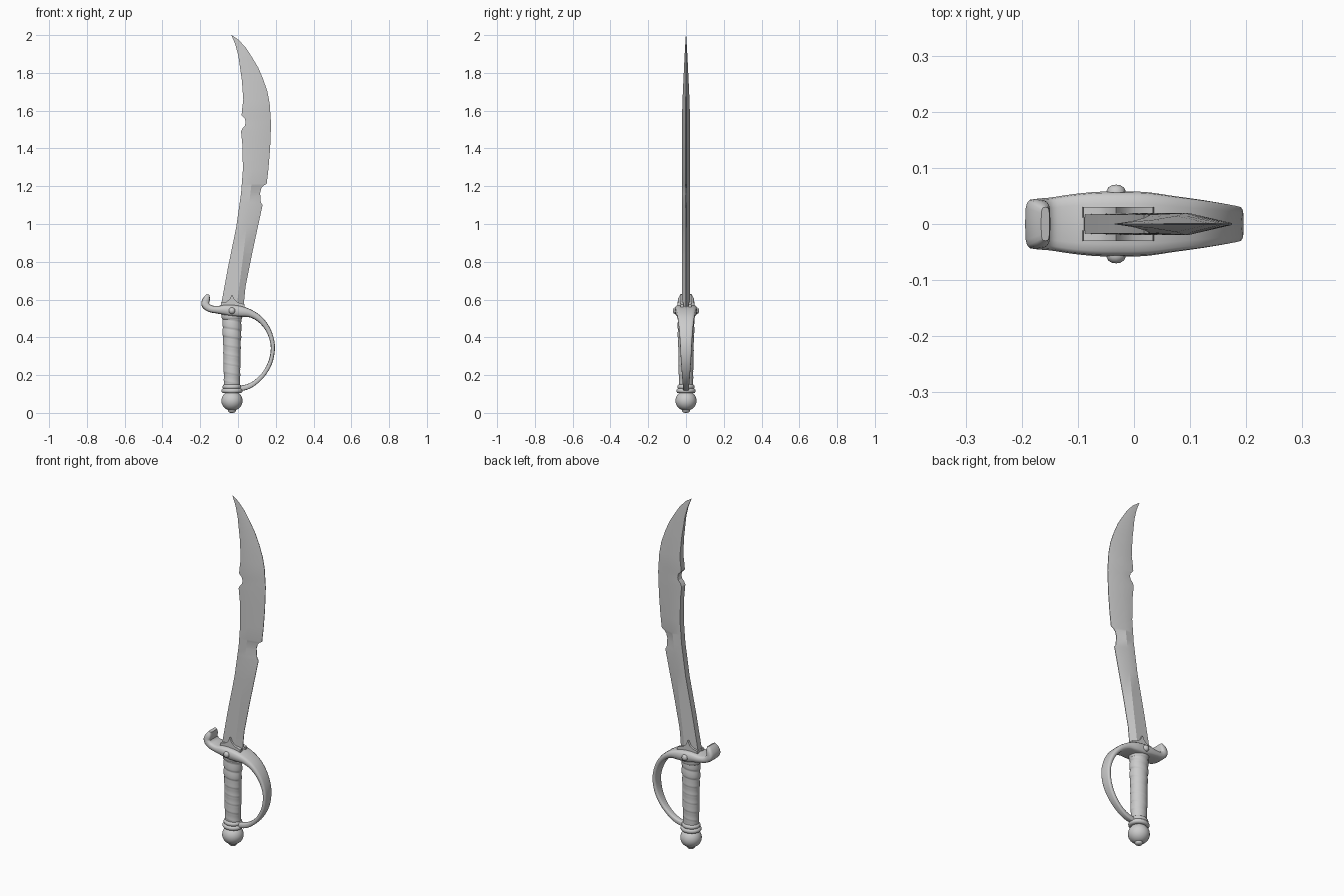
import bpy, bmesh, math, random
from mathutils import Vector

if "Cube" in bpy.data.objects:
    bpy.data.objects.remove(bpy.data.objects["Cube"])

random.seed(4)
steel = bpy.data.materials.new("grey_steel")
steel.diffuse_color = (0.6, 0.6, 0.6, 1)
steel.use_nodes = True
steel.node_tree.nodes["Principled BSDF"].inputs["Base Color"].default_value = steel.diffuse_color
AXIS = -0.032  # x of the grip's centre line


def finish(name, bm, angle=35):
    bmesh.ops.remove_doubles(bm, verts=bm.verts, dist=1e-5)
    bmesh.ops.recalc_face_normals(bm, faces=bm.faces)
    mesh = bpy.data.meshes.new(name)
    bm.to_mesh(mesh)
    bm.free()
    mesh.materials.append(steel)
    ob = bpy.data.objects.new(name, mesh)
    bpy.context.collection.objects.link(ob)
    bpy.ops.object.select_all(action='DESELECT')
    ob.select_set(True)
    bpy.context.view_layer.objects.active = ob
    bpy.ops.object.shade_smooth_by_angle(angle=math.radians(angle))
    return ob


def loft(name, rings, angle=35):
    """Skin a list of closed rings and cap both ends."""
    bm = bmesh.new()
    rows = [[bm.verts.new(p) for p in ring] for ring in rings]
    n = len(rows[0])
    for a, b in zip(rows, rows[1:]):
        for i in range(n):
            j = (i + 1) % n
            bm.faces.new((a[i], a[j], b[j], b[i]))
    bm.faces.new(rows[0])
    bm.faces.new(rows[-1])
    return finish(name, bm, angle)


def lerp_at(points, z):
    for (x0, z0), (x1, z1) in zip(points, points[1:]):
        if z <= z1:
            return x0 + (x1 - x0) * (z - z0) / (z1 - z0)
    return points[-1][0]


def catmull(pts, steps):
    """Smooth list of tuples through the control points."""
    out = []
    for i in range(len(pts) - 1):
        p = [Vector(pts[max(0, min(len(pts) - 1, i + k))]) for k in (-1, 0, 1, 2)]
        for s in range(steps):
            t = s / steps
            out.append(0.5 * (2 * p[1] + (p[2] - p[0]) * t
                              + (2 * p[0] - 5 * p[1] + 4 * p[2] - p[3]) * t * t
                              + (3 * p[1] - p[0] - 3 * p[2] + p[3]) * t ** 3))
    out.append(Vector(pts[-1]))
    return out


def lathe(name, profile, seg=28, squash=1.0):
    rings = [[(AXIS + r * math.cos(2 * math.pi * i / seg),
               squash * r * math.sin(2 * math.pi * i / seg), z) for i in range(seg)]
             for r, z in profile]
    return loft(name, rings, 50)


# Blade: chipped spine on the left, chipped cutting edge on the right
spine = [(-.092, .54), (-.088, .58), (-.053, .77), (-.01, .98), (.016, 1.16), (.026, 1.29),
         (.023, 1.42), (.016, 1.49), (.024, 1.507), (.036, 1.52), (.041, 1.537), (.036, 1.557),
         (.019, 1.575), (.021, 1.6), (.028, 1.66), (.02, 1.765), (.002, 1.89), (-.014, 1.95), (-.035, 2)]
edge = [(.03, .54), (.033, .6), (.04, .67), (.074, .84), (.13, 1.1), (.121, 1.113), (.117, 1.165),
        (.124, 1.19), (.135, 1.203), (.152, 1.213), (.161, 1.29), (.17, 1.4), (.175, 1.53), (.168, 1.635),
        (.156, 1.7), (.134, 1.765), (.107, 1.828), (.073, 1.885), (.04, 1.935), (.003, 1.975), (-.033, 2)]
ridge = [(-.01, .54), (.03, .85), (.07, 1.2), (.095, 1.45), (.096, 1.6), (.075, 1.75),
         (.035, 1.89), (-.034, 2)]
rings = []
for z in sorted({p[1] for p in spine + edge + ridge}):
    a, b, m = lerp_at(spine, z), lerp_at(edge, z), lerp_at(ridge, z)
    k = min(1, max(0.02, (2.0 - z) / 0.38)) ** 0.8
    rings.append([(a, -.017 * k, z), (m, -.02 * k, z), (b, -.0015 * k, z),
                  (b, .0015 * k, z), (m, .02 * k, z), (a, .017 * k, z)])
loft("blade", rings, 20)

# Guard and knuckle bow: one swept strap (x, z, half thickness, half width)
strap = catmull([(-.158, .627, .008, .03), (-.166, .605, .018, .041), (-.173, .575, .021, .045),
                 (-.15, .553, .019, .047), (-.11, .546, .02, .053), (-.07, .545, .027, .057),
                 (-.03, .541, .031, .058), (.02, .536, .028, .057), (.07, .524, .02, .05),
                 (.12, .492, .016, .043), (.162, .435, .013, .036), (.184, .36, .011, .031),
                 (.175, .28, .011, .027), (.14, .21, .011, .022), (.09, .16, .012, .018),
                 (.04, .135, .014, .016), (-.02, .128, .014, .015)], 4)
rings = []
for i, p in enumerate(strap):
    q = strap[min(i + 1, len(strap) - 1)] - strap[max(i - 1, 0)]
    d = Vector((q[0], 0, q[1])).normalized()
    nrm = Vector((-d.z, 0, d.x))
    ring = []
    for s in range(16):
        c, w = math.cos(s * math.pi / 8), math.sin(s * math.pi / 8)
        u = math.copysign(abs(c) ** .5, c) * p[2]
        v = math.copysign(abs(w) ** .5, w) * p[3]
        ring.append(Vector((p[0], 0, p[1])) + nrm * u + Vector((0, v, 0)))
    rings.append(ring)
loft("guard", rings, 50)

# Pointed langets clasping the blade, and domed rivets on the guard
for side, label in ((-1, "front"), (1, "back")):
    outline = [(-.094, .55), (-.09, .583), (-.062, .588), (-.044, .602), (-.032, .627),
               (-.02, .602), (0, .585), (.034, .575), (.036, .55)]
    loft(label + "_langet", [[(x, side * y, z) for x, z in outline] for y in (.012, .03)])
    rings = []
    for r, y in ((.017, .045), (.017, .059), (.014, .065), (.008, .069), (.001, .07)):
        rings.append([(AXIS + r * math.cos(t * math.pi / 8), side * y,
                       .541 + r * math.sin(t * math.pi / 8)) for t in range(16)])
    loft(label + "_rivet", rings, 50)

# Grip: leather wound in a rising spiral with slightly uneven turns
rings = []
turns, rows, seg = 8, 96, 28
wobble = [random.uniform(-.0025, .0025) for _ in range(turns + 3)]
for r in range(rows + 1):
    t = r / rows
    ring = []
    for i in range(seg):
        a = 2 * math.pi * i / seg
        phase = t * turns + i / seg
        f = phase % 1
        base = .041 + .007 * t ** 3 + .003 * math.sin(math.pi * t)
        rad = base + .004 * min(1, f * 5) * (1 - .7 * f) + wobble[int(phase)] * math.sin(math.pi * f)
        ring.append((AXIS + rad * math.cos(a), .88 * rad * math.sin(a), .14 + .385 * t))
    rings.append(ring)
loft("grip", rings, 40)

# Ferrule under the guard
lathe("ferrule", [(.046, .492), (.053, .497), (.055, .508), (.055, .53)], squash=.85)

# Collar rings between grip and pommel
for name, z, rad in (("upper_collar", .138, .05), ("lower_collar", .117, .056)):
    lathe(name, [(rad - .013 + .013 * math.sin(k * math.pi / 8),
                  z - .013 * math.cos(k * math.pi / 8)) for k in range(9)], squash=.92)

# Round pommel with a small peened button
lathe("pommel", [(max(.001, .056 * math.sin(k * math.pi / 16)),
                  .064 - .053 * math.cos(k * math.pi / 16)) for k in range(17)])
lathe("pommel_button", [(.001, 0), (.012, .001), (.019, .006), (.021, .012), (.021, .03)], 16)
